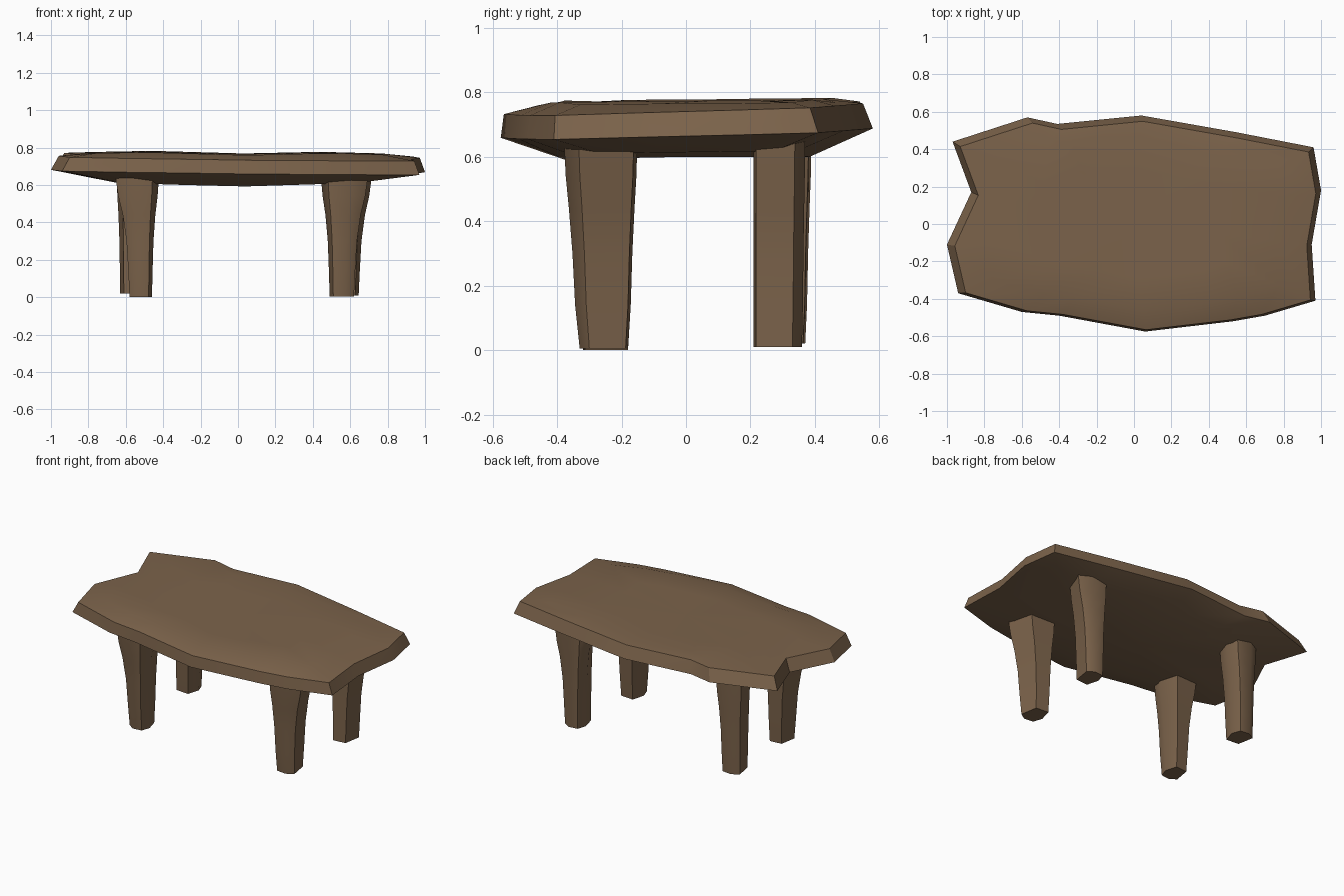
import bpy, bmesh
from math import cos, pi

default = bpy.data.objects.get("Cube")
if default:
    bpy.data.objects.remove(default, do_unlink=True)


def make_material(name, color):
    mat = bpy.data.materials.new(name)
    mat.use_nodes = True
    mat.diffuse_color = color
    mat.node_tree.nodes["Principled BSDF"].inputs["Base Color"].default_value = color
    return mat


wood = make_material("rough brown wood", (0.20, 0.125, 0.07, 1))


def loft(name, rings, bottom_point=None, top_point=None, angle=0.5):
    """Skin a stack of rings (bottom to top), closing the ends with a fan or a cap."""
    bm = bmesh.new()
    loops = [[bm.verts.new(p) for p in ring] for ring in rings]
    count = len(loops[0])
    for low, high in zip(loops, loops[1:]):
        for i in range(count):
            j = (i + 1) % count
            bm.faces.new((low[i], low[j], high[j], high[i]))
    for loop, point in ((loops[0], bottom_point), (loops[-1], top_point)):
        if point:
            tip = bm.verts.new(point)
            for i in range(count):
                bm.faces.new((loop[i], loop[(i + 1) % count], tip))
        else:
            bm.faces.new(loop)
    bmesh.ops.recalc_face_normals(bm, faces=bm.faces)
    mesh = bpy.data.meshes.new(name)
    bm.to_mesh(mesh)
    bm.free()
    mesh.materials.append(wood)
    obj = bpy.data.objects.new(name, mesh)
    bpy.context.collection.objects.link(obj)
    bpy.ops.object.select_all(action="DESELECT")
    obj.select_set(True)
    bpy.context.view_layer.objects.active = obj
    bpy.ops.object.shade_smooth_by_angle(angle=angle)
    return obj


# Tabletop: rough-hewn slab with a notch in one end
outline = [
    (-.94, -.37), (-.6, -.47), (-.4, -.49), (.06, -.575), (.53, -.52), (.7, -.49),
    (.97, -.41), (.95, -.11), (1, .18), (.96, .41), (.55, .49), (.04, .58),
    (-.41, .535), (-.57, .57), (-.97, .44), (-.87, .17), (-1, -.11),
]


def slab_ring(scale, height, pivot=(0, 0)):
    ring = []
    for x, y in outline:
        px = pivot[0] + (x - pivot[0]) * scale
        py = pivot[1] + (y - pivot[1]) * scale
        ring.append((px, py, height(px, py)))
    return ring


def belly(x, y):
    return 0.595 + 0.03 * abs(x) + 0.01 * y


def lower_rim(x, y):
    return 0.674 - 0.01 * x + 0.025 * y


def upper_rim(x, y):
    return 0.75 - 0.01 * x + 0.03 * y


def surface(x, y):
    return 0.77 - 0.006 * cos(2 * pi * x) + 0.01 * y - 0.005 * x


loft("tabletop", [
    slab_ring(0.66, belly),
    slab_ring(1, lower_rim),
    slab_ring(0.965, upper_rim, (0.2, -0.3)),
    slab_ring(0.8, surface),
    slab_ring(0.5, surface),
], bottom_point=(0, 0, 0.6), top_point=(0, 0, 0.766))


# Legs: carved posts that flare towards the slab
section = [(-1, -.6), (-.3, -1), (.7, -.9), (1, -.1), (.65, 1), (-.7, .9)]
profile = [(0, 0), (.14, .08), (.3, .2), (.44, .45), (.54, .75), (.68, 1)]


def leg(name, foot, top, ground, flip):
    """foot and top are (min x, max x, min y, max y) extents."""
    rings = []
    for z, blend in profile:
        blends = (blend, blend, blend ** 0.5, blend ** 0.5)
        x0, x1, y0, y1 = [a + (b - a) * t for a, b, t in zip(foot, top, blends)]
        rings.append([((x0 + x1) / 2 + flip[0] * u * (x1 - x0) / 2,
                       (y0 + y1) / 2 + flip[1] * v * (y1 - y0) / 2,
                       max(z, ground)) for u, v in section])
    loft(name, rings, angle=0.9)


leg("front_right_leg", (-.58, -.46, -.32, -.18), (-.66, -.42, -.37, -.15), 0, (1, 1))
leg("front_left_leg", (.49, .62, -.33, -.18), (.44, .7, -.38, -.15), 0.005, (-1, 1))
leg("back_right_leg", (-.63, -.5, .23, .37), (-.65, -.45, .21, .39), 0.02, (1, -1))
leg("back_left_leg", (.52, .645, .21, .36), (.48, .72, .21, .37), 0.01, (-1, -1))
